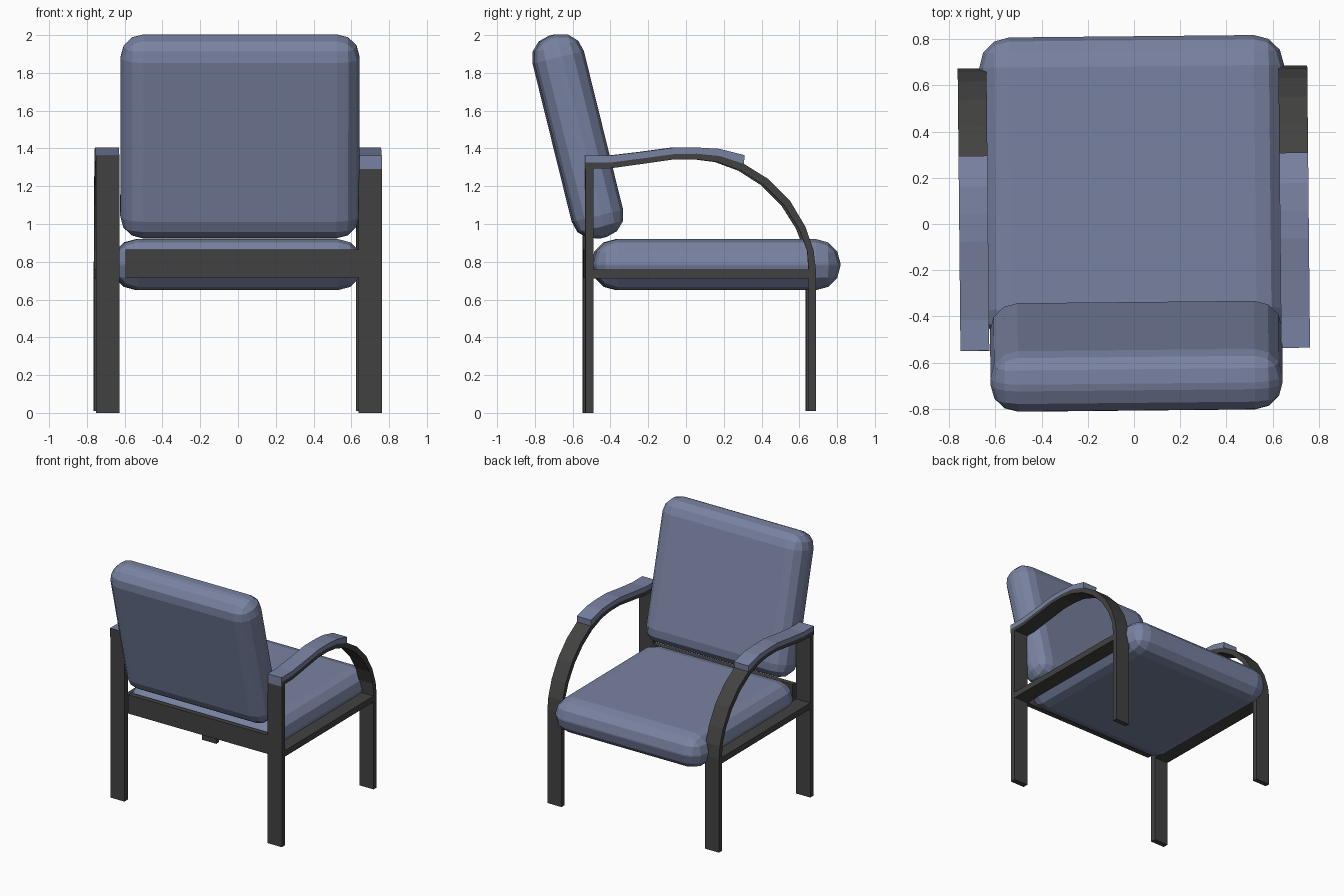
import bpy, bmesh
from math import radians

if "Cube" in bpy.data.objects:
    bpy.data.objects.remove(bpy.data.objects["Cube"])

TURN = radians(0.57)          # whole chair sits very slightly turned
X_IN, X_OUT = 0.632, 0.757    # inner and outer faces of the side frames


def material(name, rgb):
    m = bpy.data.materials.new(name)
    m.diffuse_color = (*rgb, 1)
    m.use_nodes = True
    m.node_tree.nodes["Principled BSDF"].inputs["Base Color"].default_value = m.diffuse_color
    return m


FABRIC = material("blue_fabric", (0.19, 0.222, 0.355))
METAL = material("dark_frame", (0.054, 0.054, 0.053))


def finish(name, bm, mat, mirror=False):
    bmesh.ops.recalc_face_normals(bm, faces=bm.faces)
    me = bpy.data.meshes.new(name)
    bm.to_mesh(me)
    bm.free()
    me.materials.append(mat)
    ob = bpy.data.objects.new(name, me)
    bpy.context.collection.objects.link(ob)
    ob.rotation_euler.z = TURN
    if mirror:
        ob.modifiers.new("Mirror", 'MIRROR')
    return ob


def extrude_profile(name, outline, x0, x1, mat, mirror=True):
    """Extrude a closed (y, z) outline from x0 to x1."""
    bm = bmesh.new()
    face = bm.faces.new([bm.verts.new((x0, y, z)) for y, z in outline])
    new = bmesh.ops.extrude_face_region(bm, geom=[face])["geom"]
    bmesh.ops.translate(bm, vec=(x1 - x0, 0, 0),
                        verts=[v for v in new if isinstance(v, bmesh.types.BMVert)])
    return finish(name, bm, mat, mirror)


def rect(y0, y1, z0, z1):
    return [(y0, z0), (y1, z0), (y1, z1), (y0, z1)]


def cushion(name, size, centre, radius, tilt=0):
    """Box with all edges rounded in three flat steps."""
    bm = bmesh.new()
    bmesh.ops.create_cube(bm, size=1)
    bmesh.ops.scale(bm, vec=size, verts=bm.verts)
    bmesh.ops.bevel(bm, geom=bm.edges[:], offset=radius, segments=3,
                    profile=0.5, affect='EDGES')
    ob = finish(name, bm, FABRIC)
    ob.location = centre
    ob.rotation_euler.x = tilt
    return ob


# Side frames: back leg, arm bar, arc and front leg in one bent strip
outer = [(-0.54, 0), (-0.54, 1.325), (-0.41, 1.325), (-0.24, 1.347), (-0.07, 1.37),
         (0.05, 1.372), (0.17, 1.36), (0.30, 1.318), (0.43, 1.237), (0.545, 1.12),
         (0.625, 0.985), (0.668, 0.86), (0.68, 0.76), (0.68, 0.01)]
inner = [(0.641, 0.01), (0.641, 0.76), (0.634, 0.86), (0.59, 0.975), (0.512, 1.098),
         (0.405, 1.205), (0.285, 1.282), (0.16, 1.328), (0.05, 1.342), (-0.07, 1.342),
         (-0.24, 1.318), (-0.405, 1.295), (-0.497, 1.295), (-0.497, 0)]
extrude_profile("side_frames", outer + inner, X_IN, X_OUT, METAL)

# Side rails under the seat and the back rail
extrude_profile("side_rails", rect(-0.497, 0.641, 0.712, 0.76), X_IN, X_OUT, METAL)
extrude_profile("back_rail", rect(-0.538, -0.497, 0.715, 0.866), -0.60, X_IN, METAL, False)

# Armrest pads lying on the arm bars
pad_bottom = outer[1:8]
pad_top = [(0.302, 1.365), (0.17, 1.398), (0.05, 1.405), (-0.07, 1.405),
           (-0.24, 1.382), (-0.41, 1.362), (-0.54, 1.362)]
extrude_profile("armrest_pads", pad_bottom + pad_top, X_IN, X_OUT, FABRIC)

# Rear ends of the arms: fabric on the right, bare frame on the left
extrude_profile("right_arm_end", rect(-0.543, -0.54, 1.29, 1.362), X_IN, X_OUT, FABRIC, False)
extrude_profile("left_arm_end", rect(-0.543, -0.54, 1.29, 1.36), -X_OUT, -X_IN, METAL, False)

# Cushions
cushion("seat", (1.32, 1.31, 0.27), (-0.005, 0.158, 0.785), 0.13)
cushion("backrest", (1.265, 0.27, 1.105), (0.01, -0.573, 1.464), 0.12, radians(13.9))
